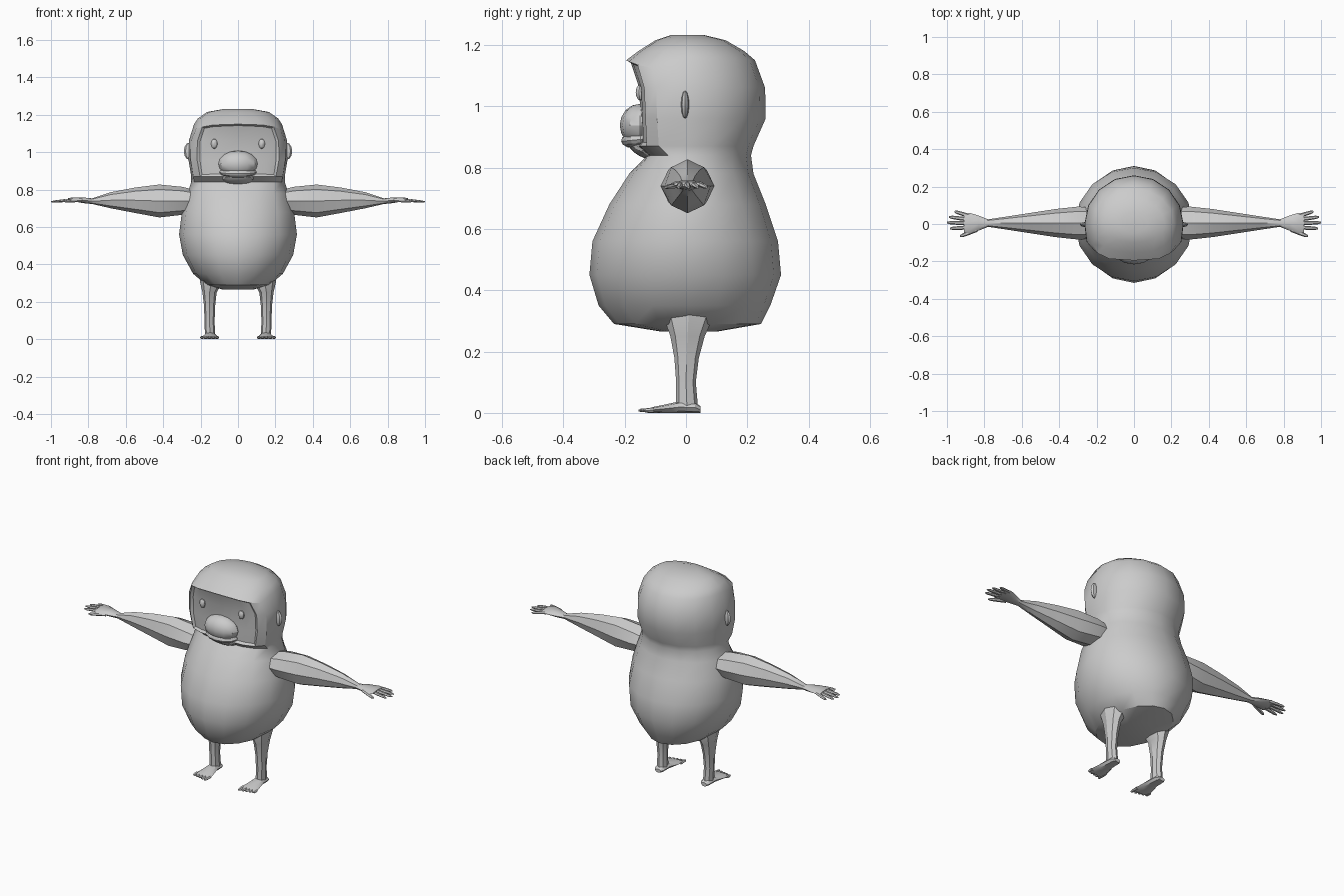
import bpy, bmesh
from math import sin, cos, pi
from mathutils import Vector, Matrix

cube = bpy.data.objects.get("Cube")
if cube:
    bpy.data.objects.remove(cube, do_unlink=True)

grey = bpy.data.materials.new("plain grey")
grey.use_nodes = True
grey.diffuse_color = (0.6, 0.6, 0.6, 1)
grey.node_tree.nodes["Principled BSDF"].inputs["Base Color"].default_value = (0.6, 0.6, 0.6, 1)


def finish(name, bm, mirror=False, angle=30):
    """Turn a bmesh into a shaded object, mirrored across x if it is one of a pair."""
    bmesh.ops.recalc_face_normals(bm, faces=bm.faces)
    mesh = bpy.data.meshes.new(name)
    bm.to_mesh(mesh)
    bm.free()
    mesh.materials.append(grey)
    ob = bpy.data.objects.new(name, mesh)
    bpy.context.collection.objects.link(ob)
    bpy.ops.object.select_all(action="DESELECT")
    ob.select_set(True)
    bpy.context.view_layer.objects.active = ob
    bpy.ops.object.shade_smooth_by_angle(angle=angle * pi / 180)
    if mirror:
        ob.modifiers.new("Mirror", "MIRROR").use_axis[0] = True
    return ob


def loft(bm, rings):
    """Skin a list of point rings and cap both ends."""
    rows = [[bm.verts.new(p) for p in ring] for ring in rings]
    n = len(rows[0])
    for a, b in zip(rows, rows[1:]):
        for i in range(n):
            j = (i + 1) % n
            bm.faces.new((a[i], a[j], b[j], b[i]))
    bm.faces.new(rows[0])
    bm.faces.new(rows[-1])


def oval(centre, u, v, n=8):
    """Ring of points round a centre, spanned by two half-axis vectors."""
    c, u, v = Vector(centre), Vector(u), Vector(v)
    return [c + u * cos(2 * pi * i / n) + v * sin(2 * pi * i / n) for i in range(n)]


def ball(bm, centre, size, tilt=0, u=12, v=8):
    m = (Matrix.Translation(centre) @ Matrix.Rotation(tilt, 4, "X")
         @ Matrix.Diagonal((*size, 1)))
    bmesh.ops.create_uvsphere(bm, u_segments=u, v_segments=v, radius=1, matrix=m)


def digit(bm, start, end, wide, thick):
    """Tapered finger or toe with a rounded tip."""
    a, b = Vector(start), Vector(end)
    side = (b - a).cross(Vector((0, 0, 1))).normalized()
    rings = [oval(a.lerp(b, t), side * wide * k, Vector((0, 0, thick * k)), 6)
             for t, k in ((0, 1), (0.5, 0.95), (0.85, 0.8), (1, 0.35))]
    loft(bm, rings)


# Body and head in one skin: height, half width, front, back, front squareness
profile = [
    (0.265, 0.08, 0.08, 0.10, 1), (0.29, 0.17, 0.235, 0.245, 1),
    (0.35, 0.24, 0.285, 0.275, 1), (0.45, 0.295, 0.315, 0.31, 1),
    (0.56, 0.315, 0.305, 0.30, 1), (0.68, 0.30, 0.25, 0.26, 1),
    (0.78, 0.27, 0.185, 0.22, 1), (0.84, 0.25, 0.125, 0.212, 0.8),
    (0.87, 0.25, 0.158, 0.22, 0.6), (0.96, 0.265, 0.16, 0.26, 0.55),
    (1.06, 0.263, 0.165, 0.258, 0.55), (1.15, 0.235, 0.195, 0.225, 0.6),
    (1.18, 0.215, 0.155, 0.19, 0.8), (1.215, 0.165, 0.10, 0.13, 1),
    (1.232, 0.07, 0.05, 0.06, 1)]
rings = []
for z, wide, front, back, square in profile:
    ring = []
    for i in range(16):
        s, c = sin(i * pi / 8), cos(i * pi / 8)
        if c > 0.01:                       # front half, flattened at the face
            x = wide * (abs(s) ** square) * (1 if s >= 0 else -1)
            y = -front * c ** square
        else:
            x, y = wide * s, -back * c
        drop = 0.03 * s * s if z == 1.15 and c > 0.01 else 0
        ring.append((x, y, z - drop))
    rings.append(ring)
bm = bmesh.new()
loft(bm, rings)
bmesh.ops.recalc_face_normals(bm, faces=bm.faces)
# Recessed face
face = [f for f in bm.faces if 0.86 < f.calc_center_median().z < 1.14
        and f.calc_center_median().y < -0.12 and abs(f.calc_center_median().x) < 0.2]
bmesh.ops.inset_region(bm, faces=face, thickness=0.012, depth=-0.012)
finish("body_and_head", bm)

# Muzzle with a lower lip tucked below the mouth line
bm = bmesh.new()
ball(bm, (0, -0.15, 0.938), (0.105, 0.066, 0.07))
ball(bm, (0, -0.148, 0.892), (0.10, 0.064, 0.03), 0.1)
finish("muzzle", bm)
bm = bmesh.new()
ball(bm, (0, -0.14, 0.86), (0.085, 0.055, 0.025), -0.5)
finish("lower_lip", bm)

# Eyes and ears
bm = bmesh.new()
ball(bm, (0.127, -0.148, 1.045), (0.018, 0.016, 0.027), 0, 10, 6)
finish("eyes", bm, True)
bm = bmesh.new()
ball(bm, (0.258, -0.003, 1.005), (0.032, 0.014, 0.047), 0, 8, 6)
finish("ears", bm, True)

# Arms: x, height, half depth, half height
bm = bmesh.new()
arm = [(0.24, 0.74, 0.085, 0.06), (0.30, 0.74, 0.088, 0.075), (0.42, 0.739, 0.075, 0.088),
       (0.55, 0.743, 0.055, 0.068), (0.68, 0.743, 0.035, 0.043), (0.78, 0.738, 0.02, 0.015),
       (0.83, 0.743, 0.04, 0.015), (0.88, 0.748, 0.055, 0.011), (0.91, 0.746, 0.05, 0.008)]
loft(bm, [oval((x, 0.005, z), (0, d, 0), (0, 0, h)) for x, z, d, h in arm])
finish("arms", bm, True)

# Fingers and thumb
bm = bmesh.new()
for y, tip_y, tip_x in ((0.043, 0.067, 0.96), (0.024, 0.038, 0.99),
                        (0.003, 0.008, 1.0), (-0.018, -0.024, 0.985)):
    digit(bm, (0.88, y, 0.747), (tip_x, tip_y, 0.735), 0.011, 0.008)
digit(bm, (0.84, -0.03, 0.742), (0.93, -0.066, 0.736), 0.012, 0.009)
finish("fingers", bm, True)

# Legs: height, x, y, half width, half depth
bm = bmesh.new()
leg = [(0.02, 0.15, 0.003, 0.027, 0.036), (0.10, 0.152, 0.0, 0.027, 0.032),
       (0.18, 0.152, 0.002, 0.03, 0.04), (0.25, 0.152, 0.005, 0.038, 0.056),
       (0.31, 0.142, 0.008, 0.062, 0.08), (0.36, 0.14, 0.008, 0.06, 0.08)]
loft(bm, [oval((x, y, z), (w, 0, 0), (0, d, 0)) for z, x, y, w, d in leg])
finish("legs", bm, True)

# Feet: y, half width, height
bm = bmesh.new()
foot = [(0.047, 0.018, 0.022), (0.03, 0.03, 0.034), (-0.02, 0.032, 0.038),
        (-0.065, 0.042, 0.028), (-0.105, 0.05, 0.02), (-0.125, 0.046, 0.014)]
loft(bm, [oval((0.15, y, h / 2), (w, 0, 0), (0, 0, h / 2)) for y, w, h in foot])
finish("feet", bm, True)

# Toes
bm = bmesh.new()
for i in range(5):
    x = 0.111 + i * 0.0205
    digit(bm, (x, -0.105, 0.009), (x, -0.155 + 0.005 * i, 0.008), 0.011, 0.008)
finish("toes", bm, True)
